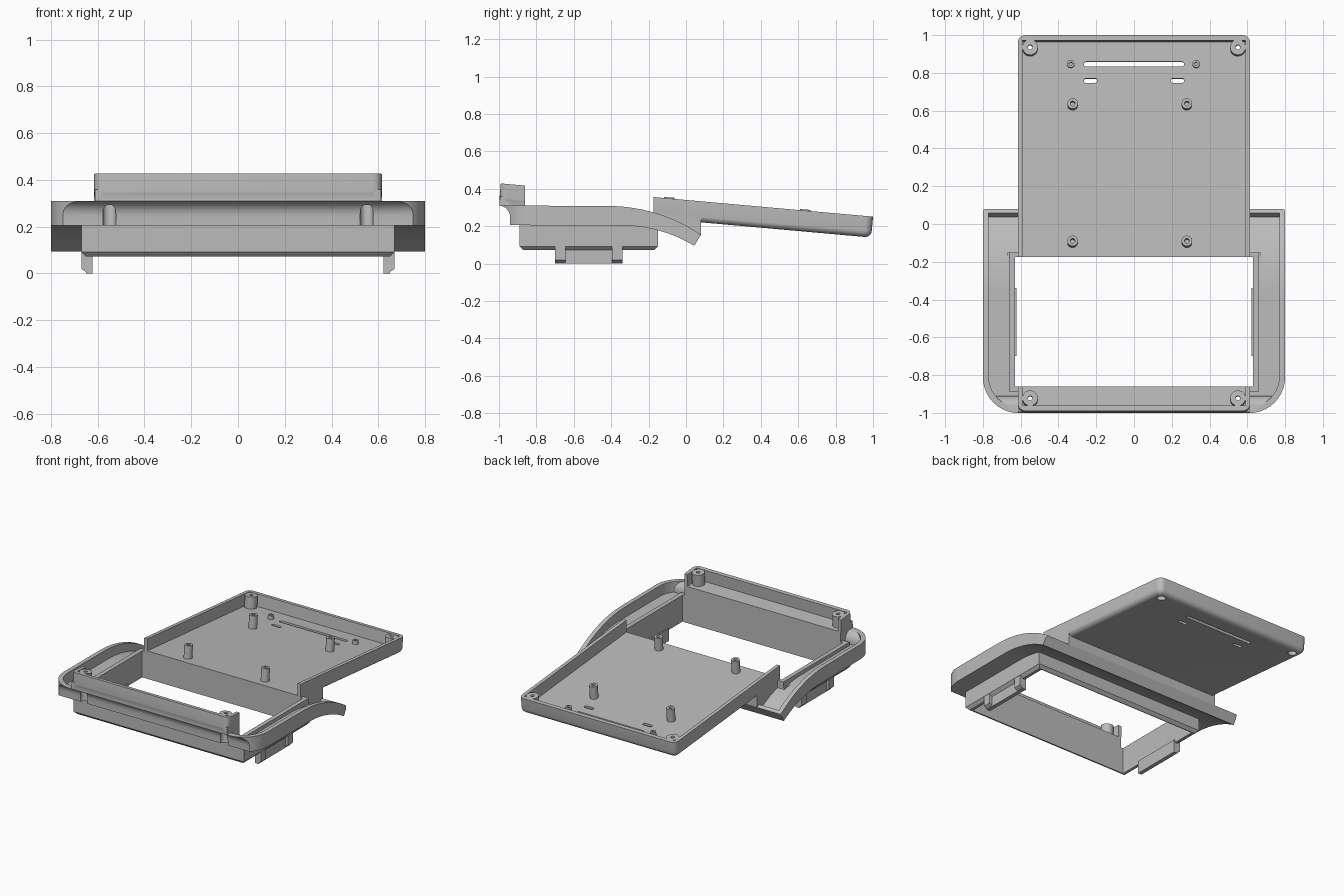
import bpy, bmesh, math
from mathutils import Matrix

if "Cube" in bpy.data.objects:
    bpy.data.objects.remove(bpy.data.objects["Cube"])

grey = bpy.data.materials.new("plain_grey")
grey.diffuse_color = (0.5, 0.5, 0.5, 1)
grey.use_nodes = True
grey.node_tree.nodes["Principled BSDF"].inputs["Base Color"].default_value = grey.diffuse_color
TILT = Matrix.Translation((0, 0, 0.34)) @ Matrix.Rotation(math.radians(-5.1), 4, 'X')


def finish(name, bm, matrix=None):
    bmesh.ops.recalc_face_normals(bm, faces=bm.faces)
    if matrix:
        bm.transform(matrix)
    me = bpy.data.meshes.new(name)
    bm.to_mesh(me)
    bm.free()
    me.materials.append(grey)
    ob = bpy.data.objects.new(name, me)
    bpy.context.collection.objects.link(ob)
    return ob


def prism(name, pts, lo, hi, axis='Z', matrix=None, bevel=0, segs=1):
    """Extrude a 2D outline along z (points are x, y) or along x (points are y, z)."""
    bm = bmesh.new()
    put = (lambda u, v, w: (u, v, w)) if axis == 'Z' else (lambda u, v, w: (w, u, v))
    a = [bm.verts.new(put(u, v, lo)) for u, v in pts]
    b = [bm.verts.new(put(u, v, hi)) for u, v in pts]
    n = len(pts)
    base = bm.faces.new(a)
    bm.faces.new(b[::-1])
    for i in range(n):
        bm.faces.new((a[i], b[i], b[(i + 1) % n], a[(i + 1) % n]))
    bmesh.ops.recalc_face_normals(bm, faces=bm.faces)
    if bevel:
        bmesh.ops.bevel(bm, geom=list(base.edges), offset=bevel, segments=segs,
                        profile=0.5, affect='EDGES', clamp_overlap=True)
    return finish(name, bm, matrix)


def rrect(x0, x1, y0, y1, rf=0.0, rb=0.0):
    """Rectangle outline with rounded front and back corners."""
    pts = []
    for cx, cy, sx, sy, r, start in ((x0, y0, 1, 1, rf, 180), (x1, y0, -1, 1, rf, 270),
                                     (x1, y1, -1, -1, rb, 0), (x0, y1, 1, -1, rb, 90)):
        steps = 10 if r > 0.1 else 5
        if not r:
            pts.append((cx, cy))
            continue
        for i in range(steps + 1):
            t = math.radians(start + 90 * i / steps)
            pts.append((cx + sx * r + r * math.cos(t), cy + sy * r + r * math.sin(t)))
    return pts


def cyl(name, x, y, r, lo, hi, matrix=TILT, n=28):
    pts = [(x + r * math.cos(2 * math.pi * i / n), y + r * math.sin(2 * math.pi * i / n))
           for i in range(n)]
    return prism(name, pts, lo, hi, matrix=matrix)


def boolean(ob, other, op='DIFFERENCE'):
    mod = ob.modifiers.new("bool", 'BOOLEAN')
    mod.operation, mod.object, mod.solver = op, other, 'EXACT'
    dg = bpy.context.evaluated_depsgraph_get()
    me = bpy.data.meshes.new_from_object(ob.evaluated_get(dg))
    ob.modifiers.clear()
    ob.data = me
    bpy.data.objects.remove(other)


def droop(y0, z0, dx, dz, n=14):
    """Arc that starts level at (y0, z0) and falls by dz over dx."""
    r = (dx * dx + dz * dz) / (2 * dz)
    end = math.asin(dx / r)
    return [(y0 + r * math.sin(end * i / n), z0 - r + r * math.cos(end * i / n))
            for i in range(n + 1)]


def cove(y, z, ry, rz, n=8):
    """Concave front edge, from its overhanging lip down to the upright wall."""
    return [(y + ry * math.sin(math.pi / 2 * i / n), z - rz + rz * math.cos(math.pi / 2 * i / n))
            for i in range(n + 1)]


# curved bezel: side profile clipped by the rounded plan outline
profile = ([(-0.94, 0.205)] + droop(-0.35, 0.204, 0.395, 0.109)
           + droop(-0.42, 0.308, 0.5, 0.153)[::-1] + cove(-1.0, 0.31, 0.06, 0.065))
housing = prism("housing", profile, -0.85, 0.85, 'X')
boolean(housing, prism("plan", rrect(-0.8, 0.8, -1.001, 0.08, 0.19, 0.015), 0, 0.6), 'INTERSECT')

# open channel inside the bezel
inner = ([(-0.91, 0.235)] + droop(-0.35, 0.234, 0.387, 0.104)
         + [(0.06, 0.17), (0.06, 0.5), (-0.97, 0.5)] + cove(-0.97, 0.312, 0.06, 0.067))
channel = prism("channel", inner, -0.85, 0.85, 'X')
boolean(channel, prism("plan", rrect(-0.77, 0.77, -0.971, 0.2, 0.165, 0), 0, 0.6), 'INTERSECT')
boolean(housing, channel)

# lower box and the rim around the opening
boolean(housing, prism("box", rrect(-0.67, 0.67, -0.89, -0.15), 0.072, 0.22, bevel=0.02), 'UNION')
boolean(housing, prism("rim", rrect(-0.66, 0.66, -0.89, -0.15), 0.2, 0.26), 'UNION')

# tilted tray with rounded underside, plus the blocks joining it to the bezel
tray = prism("tray", rrect(-0.615, 0.615, -0.994, 1.004, 0.04, 0.04), -0.112, 0,
             matrix=TILT, bevel=0.035, segs=5)
neck = [(-0.18, 0.22), (0, 0.145), (0.06, 0.135), (0.079, 0.155), (0.079, 0.265), (-0.18, 0.29)]
boolean(tray, prism("neck", neck, -0.614, 0.614, 'X'), 'UNION')
front = [(-0.93, 0.215), (-0.85, 0.215), (-0.85, 0.35), (-0.994, 0.36), (-0.998, 0.309),
         (-0.935, 0.305)]
boolean(tray, prism("front_fill", front, -0.612, 0.612, 'X'), 'UNION')
boolean(tray, prism("hollow", rrect(-0.59, 0.59, -0.966, 0.976), -0.085, 0.3, matrix=TILT))
boolean(housing, tray, 'UNION')

# large opening through everything
boolean(housing, prism("opening", rrect(-0.63, 0.63, -0.86, -0.175), -0.1, 0.7))

# corner screw posts with recesses from below
for x in (-0.55, 0.55):
    for y in (-0.925, 0.94):
        boolean(housing, cyl("post", x, y, 0.041, -0.1, -0.002), 'UNION')
        boolean(housing, cyl("recess", x, y, 0.028, -0.3, -0.04))
        boolean(housing, cyl("hole", x, y, 0.012, -0.1, 0.05))

# slots in the tray floor
for x0, x1, y0, y1 in ((-0.265, 0.265, 0.844, 0.87), (-0.265, -0.195, 0.758, 0.782),
                       (0.195, 0.265, 0.758, 0.782)):
    boolean(housing, prism("slot", rrect(x0, x1, y0, y1, 0.011, 0.011), -0.3, -0.05, matrix=TILT))

parts = [housing]

# board standoffs and small pegs
for i, (x, y, r, top) in enumerate([(x, y, 0.028, 0.006) for x in (-0.325, 0.28) for y in (-0.09, 0.64)]
                                   + [(x, 0.857, 0.02, -0.06) for x in (-0.335, 0.33)]):
    post = cyl(("standoff_" if r > 0.025 else "peg_") + str(i), x, y, r, -0.088, top)
    boolean(post, cyl("hole", x, y, r * 0.45, -0.06 if r > 0.025 else -0.08, 0.1))
    parts.append(post)

# side clips under the box: a thin plate with two slotted end ribs
for side, label in ((-1, "left"), (1, "right")):
    def clip_part(name, pts, lo, hi):
        bm = bmesh.new()
        bm.from_mesh(prism("tmp", pts, lo, hi).data)
        bpy.data.objects.remove(bpy.data.objects["tmp"])
        bm.transform(Matrix(((0, 0, side, 0), (1, 0, 0, 0), (0, 1, 0, 0), (0, 0, 0, 1))))
        return finish(name, bm)
    clip = clip_part(label + "_clip", rrect(-0.70, -0.34, 0, 0.09), 0.622, 0.65)
    for y in (-0.70, -0.395):
        rib = clip_part("rib", rrect(y, y + 0.055, 0.0, 0.09), 0.64, 0.67)
        for v in rib.data.vertices:
            if abs(v.co.x) > 0.66 and v.co.z < 0.01:
                v.co.z = 0.02
        boolean(clip, rib, 'UNION')
        boolean(clip, clip_part("clip_slot", rrect(y + 0.015, y + 0.04, 0.015, 0.065, 0.011, 0.011),
                                0.5, 0.8))
    parts.append(clip)

for ob in parts:
    bpy.ops.object.select_all(action='DESELECT')
    ob.select_set(True)
    bpy.context.view_layer.objects.active = ob
    bpy.ops.object.shade_smooth_by_angle(angle=math.radians(30))
